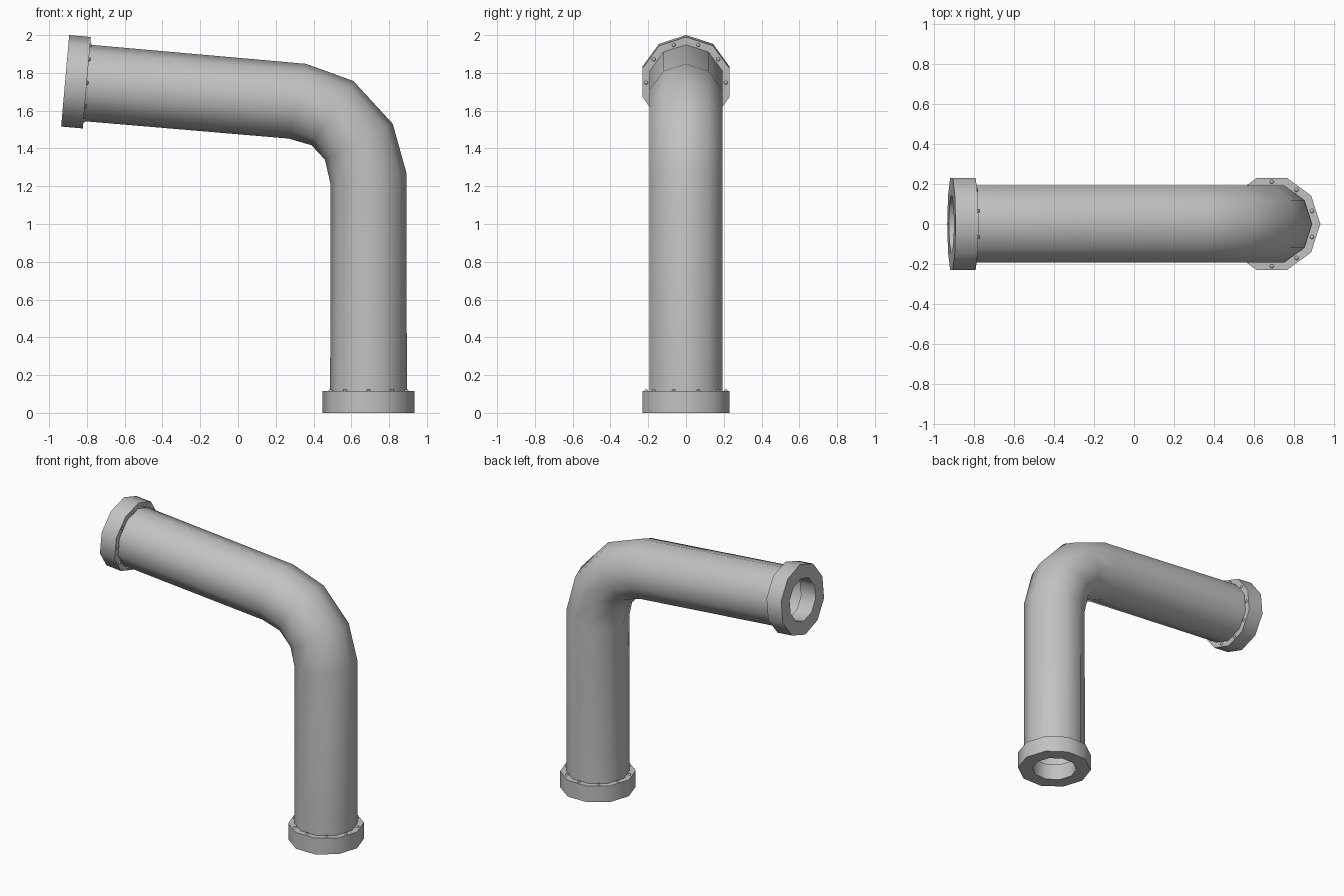
import bpy, bmesh, math
from mathutils import Vector

if "Cube" in bpy.data.objects:
    bpy.data.objects.remove(bpy.data.objects["Cube"], do_unlink=True)

SIDES = 10
PIPE_R, COLLAR_R, HOLE_R, COLLAR_LEN = 0.203, 0.243, 0.147, 0.115

metal = bpy.data.materials.new("grey metal")
metal.use_nodes = True
GREY = (0.54, 0.54, 0.54, 1)
metal.diffuse_color = GREY
metal.node_tree.nodes["Principled BSDF"].inputs["Base Color"].default_value = GREY


def ring(bm, centre, tilt, radius, sides=SIDES):
    """Ring in the plane spanned by y and a direction tilted up from +x."""
    out = Vector((math.cos(tilt), 0, math.sin(tilt)))
    side = Vector((0, 1, 0))
    verts = []
    for i in range(sides):
        a = math.tau * i / sides
        verts.append(bm.verts.new(centre + radius * (out * math.cos(a) + side * math.sin(a))))
    return verts


def bridge(bm, a, b):
    n = len(a)
    for i in range(n):
        j = (i + 1) % n
        bm.faces.new((a[i], a[j], b[j], b[i]))


def finish(bm, name, angle=40):
    mesh = bpy.data.meshes.new(name)
    bm.to_mesh(mesh)
    bm.free()
    mesh.materials.append(metal)
    obj = bpy.data.objects.new(name, mesh)
    bpy.context.collection.objects.link(obj)
    bpy.ops.object.select_all(action="DESELECT")
    obj.select_set(True)
    bpy.context.view_layer.objects.active = obj
    bpy.ops.object.shade_smooth_by_angle(angle=math.radians(angle))


# Bent pipe: rings along the path as x, z, tilt in degrees
PATH = [(0.691, 0.1, 0), (0.691, 1.24, 8.5), (0.64, 1.435, 28),
        (0.50, 1.587, 57), (0.315, 1.65, 77), (-0.815, 1.748, 85)]
bm = bmesh.new()
rings = [ring(bm, Vector((x, 0, z)), math.radians(t), PIPE_R) for x, z, t in PATH]
for a, b in zip(rings, rings[1:]):
    bridge(bm, a, b)
finish(bm, "bent_pipe")


def collar(name, x, z, tilt, inward):
    """Open flange whose mouth is at x, z; inward is +1 if the pipe path leaves it, -1 if it arrives."""
    axis = inward * Vector((-math.sin(tilt), 0, math.cos(tilt)))
    mouth = Vector((x, 0, z))

    bm = bmesh.new()
    profile = [(COLLAR_LEN, HOLE_R), (0, HOLE_R), (0, COLLAR_R),
               (COLLAR_LEN, COLLAR_R), (COLLAR_LEN, PIPE_R - 0.005)]
    loops = [ring(bm, mouth + axis * depth, tilt, radius) for depth, radius in profile]
    for a, b in zip(loops, loops[1:]):
        bridge(bm, a, b)
    bmesh.ops.recalc_face_normals(bm, faces=bm.faces[:])
    finish(bm, name)

    # Small domed bolts centred on each flat of the shoulder
    bm = bmesh.new()
    out = Vector((math.cos(tilt), 0, math.sin(tilt)))
    for i in range(SIDES):
        a = math.tau * (i + 0.5) / SIDES
        foot = mouth + 0.211 * (out * math.cos(a) + Vector((0, math.sin(a), 0)))
        base = ring(bm, foot + axis * (COLLAR_LEN - 0.004), tilt, 0.012, 6)
        crown = ring(bm, foot + axis * (COLLAR_LEN + 0.008), tilt, 0.008, 6)
        bridge(bm, base, crown)
        bm.faces.new(crown)
    bmesh.ops.recalc_face_normals(bm, faces=bm.faces[:])
    finish(bm, name + "_bolts", 80)


collar("bottom_collar", 0.691, 0, 0, 1)
collar("upper_collar", -0.915, 1.758, math.radians(85), -1)
